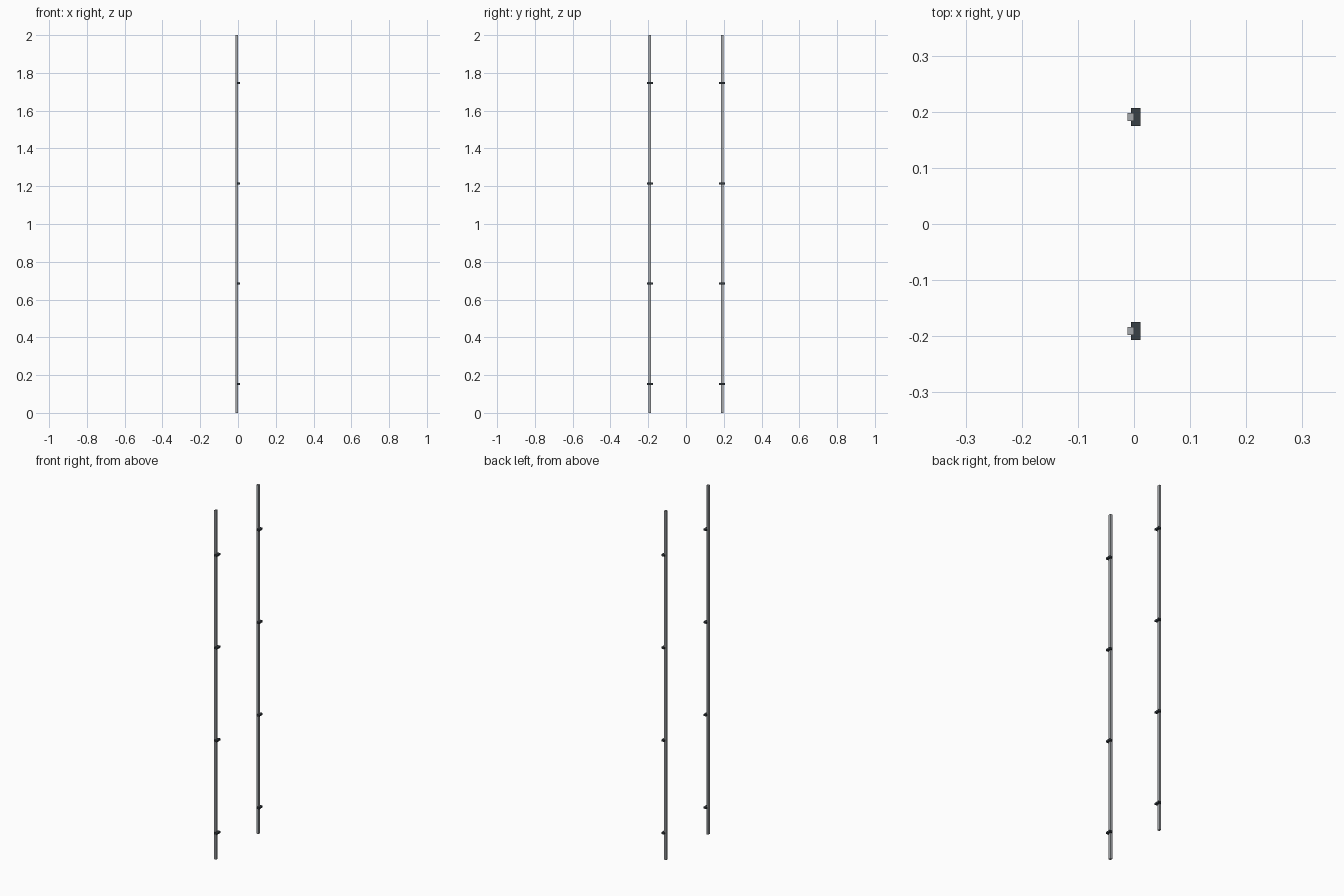
import bpy

if "Cube" in bpy.data.objects:
    bpy.data.objects.remove(bpy.data.objects["Cube"])


def material(name, rgb):
    m = bpy.data.materials.new(name)
    m.diffuse_color = (*rgb, 1)
    m.use_nodes = True
    m.node_tree.nodes["Principled BSDF"].inputs["Base Color"].default_value = m.diffuse_color
    return m


def box(name, x, y, z, mat):
    """Box from (min, max) ranges on each axis."""
    bpy.ops.mesh.primitive_cube_add(size=1, location=[(a + b) / 2 for a, b in (x, y, z)])
    ob = bpy.context.object
    ob.name = name
    ob.scale = [b - a for a, b in (x, y, z)]
    bpy.ops.object.transform_apply(location=False, rotation=False, scale=True)
    ob.data.materials.append(mat)
    return ob


steel = material("steel", (0.38, 0.40, 0.42))
dark = material("dark_clip", (0.04, 0.05, 0.06))

for side, label in ((-1, "left"), (1, "right")):
    y = side * 0.191
    # Tall square rail
    box(f"{label}_rail", (-0.012, 0.0), (y - 0.007, y + 0.007), (0, 2), steel)
    # Four flat clips evenly spaced along the rail
    for i in range(4):
        z = 0.153 + i * 0.531
        box(f"{label}_clip_{i + 1}", (-0.005, 0.0115), (y - 0.016, y + 0.016),
            (z - 0.005, z + 0.005), dark)
